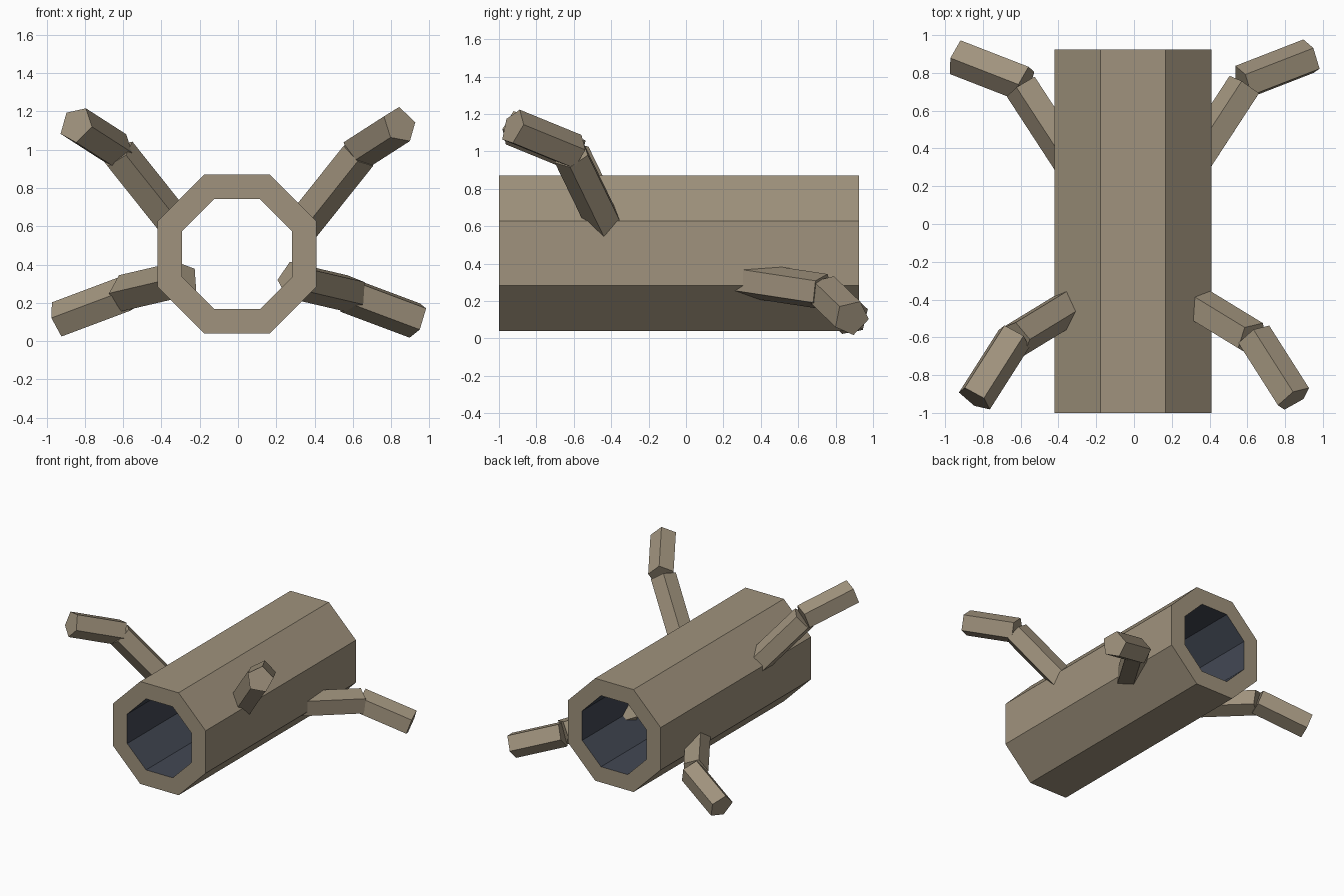
import bpy, bmesh, math
from mathutils import Vector

cube = bpy.data.objects.get("Cube")
if cube:
    bpy.data.objects.remove(cube, do_unlink=True)


def make_material(name, rgb):
    mat = bpy.data.materials.new(name)
    mat.use_nodes = True
    color = (*rgb, 1.0)
    mat.diffuse_color = color
    mat.node_tree.nodes["Principled BSDF"].inputs["Base Color"].default_value = color
    return mat


bark = make_material("tan bark", (0.35, 0.29, 0.205))
hollow = make_material("dark slate hollow", (0.055, 0.065, 0.088))


def finish(name, bm, materials):
    mesh = bpy.data.meshes.new(name)
    bmesh.ops.recalc_face_normals(bm, faces=bm.faces)
    bm.to_mesh(mesh)
    bm.free()
    for mat in materials:
        mesh.materials.append(mat)
    obj = bpy.data.objects.new(name, mesh)
    bpy.context.collection.objects.link(obj)
    return obj


def ring(bm, center, u, v, radius, sides, turn=0.0):
    verts = []
    for i in range(sides):
        a = turn + math.tau * i / sides
        verts.append(bm.verts.new(center + radius * (u * math.cos(a) + v * math.sin(a))))
    return verts


def bridge(bm, a, b, slot=0):
    n = len(a)
    for i in range(n):
        j = (i + 1) % n
        bm.faces.new((a[i], a[j], b[j], b[i])).material_index = slot


# Hollow eight-sided log lying along y
def hollow_log():
    bm = bmesh.new()
    front, back = Vector((-0.005, -1.0, 0.455)), Vector((-0.005, 0.925, 0.455))
    x, z = Vector((1, 0, 0)), Vector((0, 0, 1))
    flat = math.cos(math.pi / 8)
    outer_r, inner_r = 0.415 / flat, 0.288 / flat
    of, inf, ib, ob = [ring(bm, c, x, z, r, 8, math.pi / 8) for c, r in
                       ((front, outer_r), (front, inner_r), (back, inner_r), (back, outer_r))]
    bridge(bm, of, inf)
    bridge(bm, inf, ib, 1)
    bridge(bm, ib, ob)
    bridge(bm, ob, of)
    finish("hollow_log", bm, (bark, hollow))


# Capped five-sided branch piece; ridge is the direction of one long edge
def branch_piece(name, start, end, ridge, radius=0.1):
    start, end = Vector(start), Vector(end)
    axis = (end - start).normalized()
    u = Vector(ridge)
    u = (u - axis * u.dot(axis)).normalized()
    v = axis.cross(u)
    bm = bmesh.new()
    a, b = [ring(bm, c, u, v, radius, 5) for c in (start, end)]
    bridge(bm, a, b)
    bm.faces.new(a)
    bm.faces.new(b)
    finish(name, bm, (bark,))


hollow_log()

# Each pair: side, ridge of the inner piece, ridge of the outer piece
upper = (("left", 1, (-0.05, 0.07, 0.07), (0, 0.3, 0.9)),
         ("right", -1, (0.08, 0, 0.06), (0.5, 0, 0.9)))
lower = (("left", 1, (-0.84, 0.54, 0), (0.01, 0.045, 0.09)),
         ("right", -1, (-0.84, -0.54, 0), (-0.3, -0.1, 1)))

# Front branches rise, back branches spread low
for label, sides, root, joint, elbow, tip in (
        ("front", upper, (0.335, -0.43, 0.61), (0.63, -0.61, 0.98),
         (0.635, -0.595, 0.995), (0.845, -0.925, 1.13)),
        ("back", lower, (0.29, 0.27, 0.32), (0.59, 0.73, 0.25),
         (0.575, 0.745, 0.245), (0.935, 0.885, 0.11))):
    for side, s, inner_ridge, outer_ridge in sides:
        root_s, joint_s, elbow_s, tip_s = [(s * p[0], p[1], p[2])
                                           for p in (root, joint, elbow, tip)]
        branch_piece(f"{label}_{side}_inner_branch", root_s, joint_s, inner_ridge)
        branch_piece(f"{label}_{side}_outer_branch", elbow_s, tip_s, outer_ridge)
